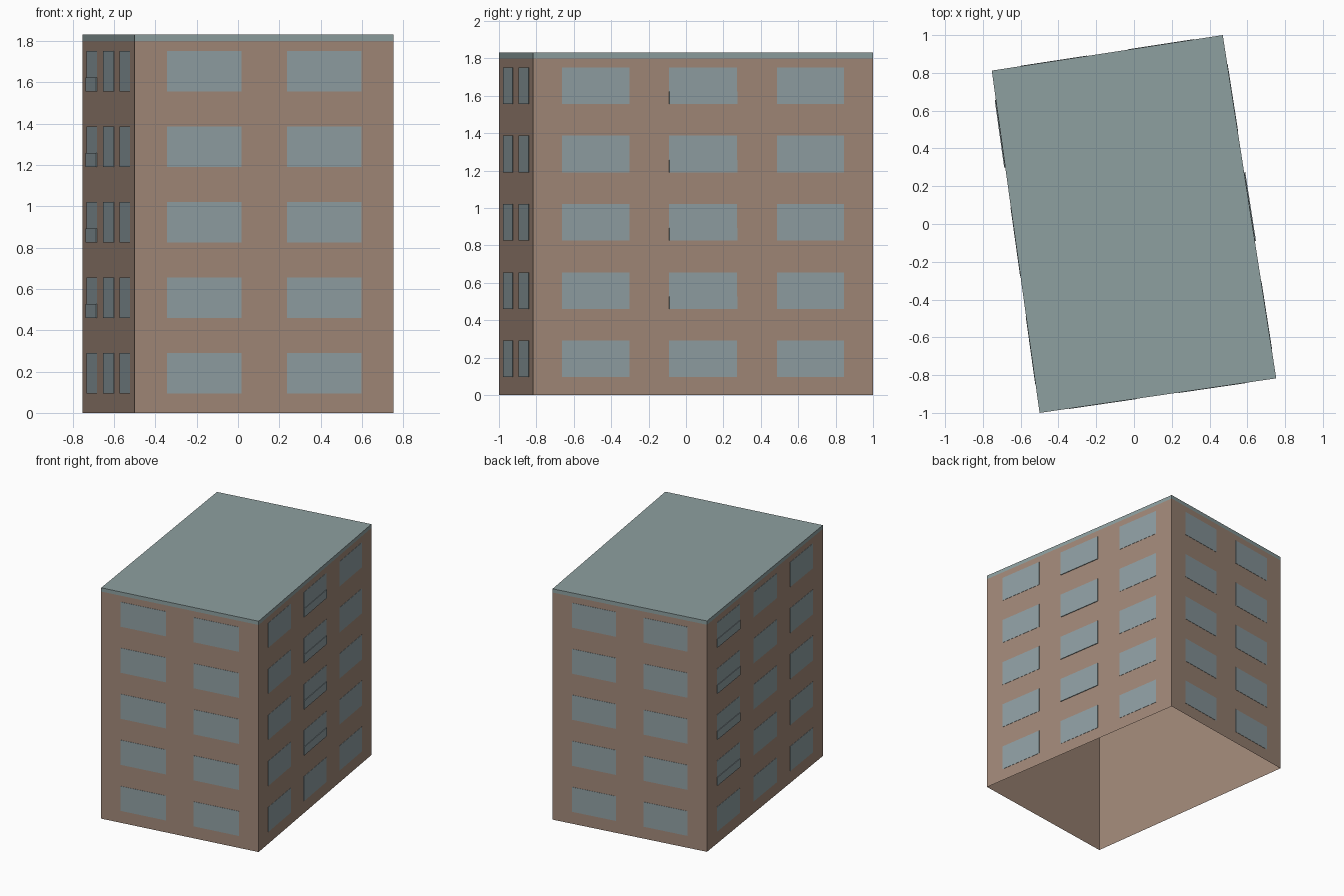
import bpy
import bmesh
from mathutils import Vector

cube = bpy.data.objects.get("Cube")
if cube:
    bpy.data.objects.remove(cube, do_unlink=True)


def make_material(name, color):
    mat = bpy.data.materials.new(name)
    mat.use_nodes = True
    mat.diffuse_color = (*color, 1)
    mat.node_tree.nodes["Principled BSDF"].inputs["Base Color"].default_value = (*color, 1)
    return mat


brick = make_material("warm brown wall", (0.36, 0.25, 0.19))
glass = make_material("blue grey glass", (0.28, 0.35, 0.37))
slate = make_material("grey green roof", (0.27, 0.35, 0.35))

# Slightly skewed footprint, anticlockwise from the front corner
corners = [Vector(p) for p in ((-0.5, -1, 0), (0.753, -0.817, 0), (0.47, 1, 0), (-0.753, 0.812, 0))]
WALL_TOP, ROOF_TOP = 1.8, 1.83
FLOORS, FLOOR_STEP = 5, 0.365
SILL, WINDOW_HEIGHT, RAIL_HEIGHT = 0.095, 0.196, 0.067
UP = Vector((0, 0, 1))


def finish(bm, name, mat):
    mesh = bpy.data.meshes.new(name)
    bm.to_mesh(mesh)
    bm.free()
    mesh.materials.append(mat)
    obj = bpy.data.objects.new(name, mesh)
    bpy.context.collection.objects.link(obj)
    return obj


def ring(bm, low, high, capped):
    """Upright band around the footprint, with an optional top face."""
    bottom = [bm.verts.new(c + UP * low) for c in corners]
    top = [bm.verts.new(c + UP * high) for c in corners]
    for i in range(4):
        j = (i + 1) % 4
        bm.faces.new((bottom[i], bottom[j], top[j], top[i]))
    if capped:
        bm.faces.new(top)


def plate(bm, side, start, end, low, height, depth):
    """Thin open-backed plate on one wall, start and end as fractions of its length."""
    a, b = corners[side], corners[(side + 1) % 4]
    out = (b - a).cross(UP).normalized() * depth
    p, q = a.lerp(b, start) + UP * low, a.lerp(b, end) + UP * low
    outline = [p, q, q + UP * height, p + UP * height]
    back = [bm.verts.new(v) for v in outline]
    front = [bm.verts.new(v + out) for v in outline]
    bm.faces.new(front)
    for i in range(4):
        j = (i + 1) % 4
        bm.faces.new((back[i], back[j], front[j], front[i]))


# Walls, open underneath
bm = bmesh.new()
ring(bm, 0, WALL_TOP, False)
finish(bm, "walls", brick)

# Roof slab
bm = bmesh.new()
ring(bm, WALL_TOP, ROOF_TOP, True)
finish(bm, "roof", slate)

# Windows: two columns on short walls, three on long ones
short_columns = [(0.125, 0.412), (0.588, 0.875)]
long_columns = [(0.085, 0.283), (0.4, 0.6), (0.717, 0.915)]
for side, wall in enumerate(("front", "left", "back", "right")):
    bm = bmesh.new()
    for floor in range(FLOORS):
        for start, end in (long_columns if side % 2 else short_columns):
            plate(bm, side, start, end, SILL + floor * FLOOR_STEP, WINDOW_HEIGHT, 0.002)
    finish(bm, wall + "_windows", glass)

# Shallow balcony rails above the ground floor
for side, column, name in ((1, 1, "left_balcony_rails"), (3, 0, "right_balcony_rails")):
    bm = bmesh.new()
    for floor in range(1, FLOORS):
        plate(bm, side, *long_columns[column], SILL + floor * FLOOR_STEP, RAIL_HEIGHT, 0.006)
    finish(bm, name, glass)
